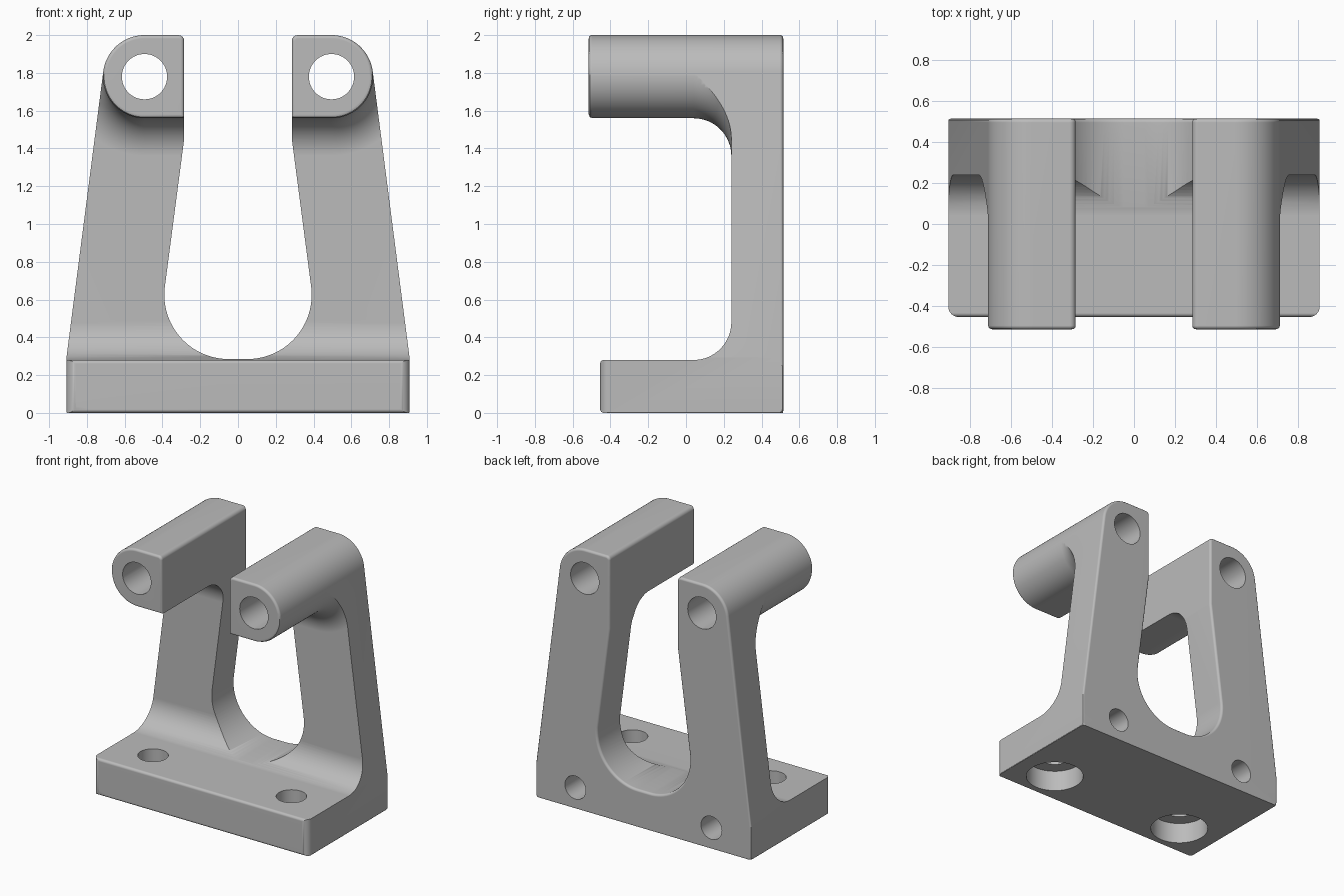
import bpy, bmesh
from math import sin, cos, pi, radians
from mathutils import Vector, Matrix

cube = bpy.data.objects.get("Cube")
if cube:
    bpy.data.objects.remove(cube, do_unlink=True)

grey = bpy.data.materials.new("machined_grey")
grey.use_nodes = True
colour = (0.5, 0.5, 0.5, 1)
grey.diffuse_color = colour
grey.node_tree.nodes["Principled BSDF"].inputs["Base Color"].default_value = colour


def arc(cx, cy, r, start, end, steps):
    """Points on an arc, angles in degrees."""
    angles = [radians(start + (end - start) * i / steps) for i in range(steps + 1)]
    return [(cx + r * cos(a), cy + r * sin(a)) for a in angles]


def make_object(name, bm):
    bmesh.ops.recalc_face_normals(bm, faces=bm.faces)
    mesh = bpy.data.meshes.new(name)
    bm.to_mesh(mesh)
    bm.free()
    mesh.materials.append(grey)
    obj = bpy.data.objects.new(name, mesh)
    bpy.context.collection.objects.link(obj)
    return obj


def loft(name, sections, round_ends=0):
    """Skin matching rings of points and cap both ends."""
    bm = bmesh.new()
    rings = [[bm.verts.new(p) for p in ring] for ring in sections]
    count = len(rings[0])
    for a, b in zip(rings, rings[1:]):
        for i in range(count):
            j = (i + 1) % count
            bm.faces.new((a[i], a[j], b[j], b[i]))
    caps = [bm.faces.new(rings[0]), bm.faces.new(rings[-1])]
    bmesh.ops.recalc_face_normals(bm, faces=bm.faces)
    if round_ends:
        edges = [e for cap in caps for e in cap.edges]
        bmesh.ops.bevel(bm, geom=edges, offset=round_ends, segments=3,
                        profile=0.5, affect='EDGES', clamp_overlap=False)
    return make_object(name, bm)


def cylinder(name, centre, radius, depth, axis):
    bm = bmesh.new()
    turn = Matrix.Rotation(pi / 2, 4, 'X') if axis == 'Y' else Matrix()
    bmesh.ops.create_cone(bm, cap_ends=True, segments=48, radius1=radius,
                          radius2=radius, depth=depth,
                          matrix=Matrix.Translation(Vector(centre)) @ turn)
    return make_object(name, bm)


def combine(target, tool, operation):
    tool.hide_render = True
    mod = target.modifiers.new(operation.lower(), 'BOOLEAN')
    mod.operation = operation
    mod.solver = 'EXACT'
    mod.object = tool
    bpy.context.view_layer.objects.active = target
    bpy.ops.object.modifier_apply(modifier=mod.name)
    bpy.data.objects.remove(tool, do_unlink=True)


# Base plate and upright, as one side profile with an inner fillet
side = (arc(-0.435, 0.02, 0.02, 270, 180, 4) + arc(-0.435, 0.26, 0.02, 180, 90, 4)
        + arc(0.04, 0.48, 0.2, -90, 0, 16) + [(0.24, 2.1), (0.6, 2.1), (0.6, 0)])
bracket = loft("clamp_bracket", [[(x, y, z) for y, z in side] for x in (-1, 1)])

# Rounded front corners of the base
plan = (arc(-0.858, -0.405, 0.05, 180, 270, 8) + arc(0.858, -0.405, 0.05, 270, 360, 8)
        + [(0.908, 0.7), (-0.908, 0.7)])
combine(bracket, loft("plan_trim", [[(x, y, z) for x, y in plan] for z in (-0.1, 2.3)]),
        'INTERSECT')

# Arms with a round outer side, flaring into the upright
stations = [(-0.535, -0.04), (-0.515, -0.02), (-0.509, -0.006), (-0.495, 0)]
stations += [(0.04 + 0.2 * sin(t), 0.2 * (1 - cos(t)))
             for t in (i * pi / 32 for i in range(17))]
stations += [(0.36, 0.2)]
for s in (-1, 1):
    rings = []
    for y, grow in stations:
        outline = ([(0.2, 2.2), (0.2, 1.56 - grow)]
                   + arc(0.495, 1.78, 0.22 + grow, -90, 0, 24)
                   + [(0.715 + grow, 2.2)])
        rings.append([(s * x, y, z) for x, z in outline])
    combine(bracket, loft("arm", rings), 'UNION')

# Front outline: tapered legs, round arm ends and the keyhole opening
half = (arc(0.885, 0.022, 0.03, -90, 0, 4) + [(0.915, 0.24)]
        + arc(0.495, 1.78, 0.22, 7, 90, 20)
        + arc(0.315, 1.97, 0.03, 90, 180, 4)
        + [(0.285, 1.45)] + arc(0.05, 0.625, 0.34, 7, -90, 24))
front = half + [(-x, z) for x, z in reversed(half)]
combine(bracket, loft("front_trim", [[(x, y, z) for x, z in front] for y in (-0.515, 0.515)],
                      round_ends=0.018), 'INTERSECT')

# Arm bores, counterbored base holes and blind back holes
for s in (-1, 1):
    for cutter in (
        cylinder("arm_bore", (s * 0.495, 0, 1.78), 0.12, 1.4, 'Y'),
        cylinder("base_hole", (s * 0.585, -0.19, 0.2), 0.106, 0.6, 'Z'),
        cylinder("counterbore", (s * 0.585, -0.19, 0.03), 0.205, 0.26, 'Z'),
        cylinder("back_hole", (s * 0.575, 0.42, 0.16), 0.088, 0.36, 'Y'),
    ):
        combine(bracket, cutter, 'DIFFERENCE')

# Smooth shading with crisp edges
bpy.ops.object.select_all(action='DESELECT')
bracket.select_set(True)
bpy.context.view_layer.objects.active = bracket
bpy.ops.object.shade_smooth_by_angle(angle=radians(32))
weighted = bracket.modifiers.new("weighted_normals", 'WEIGHTED_NORMAL')
weighted.keep_sharp = True
